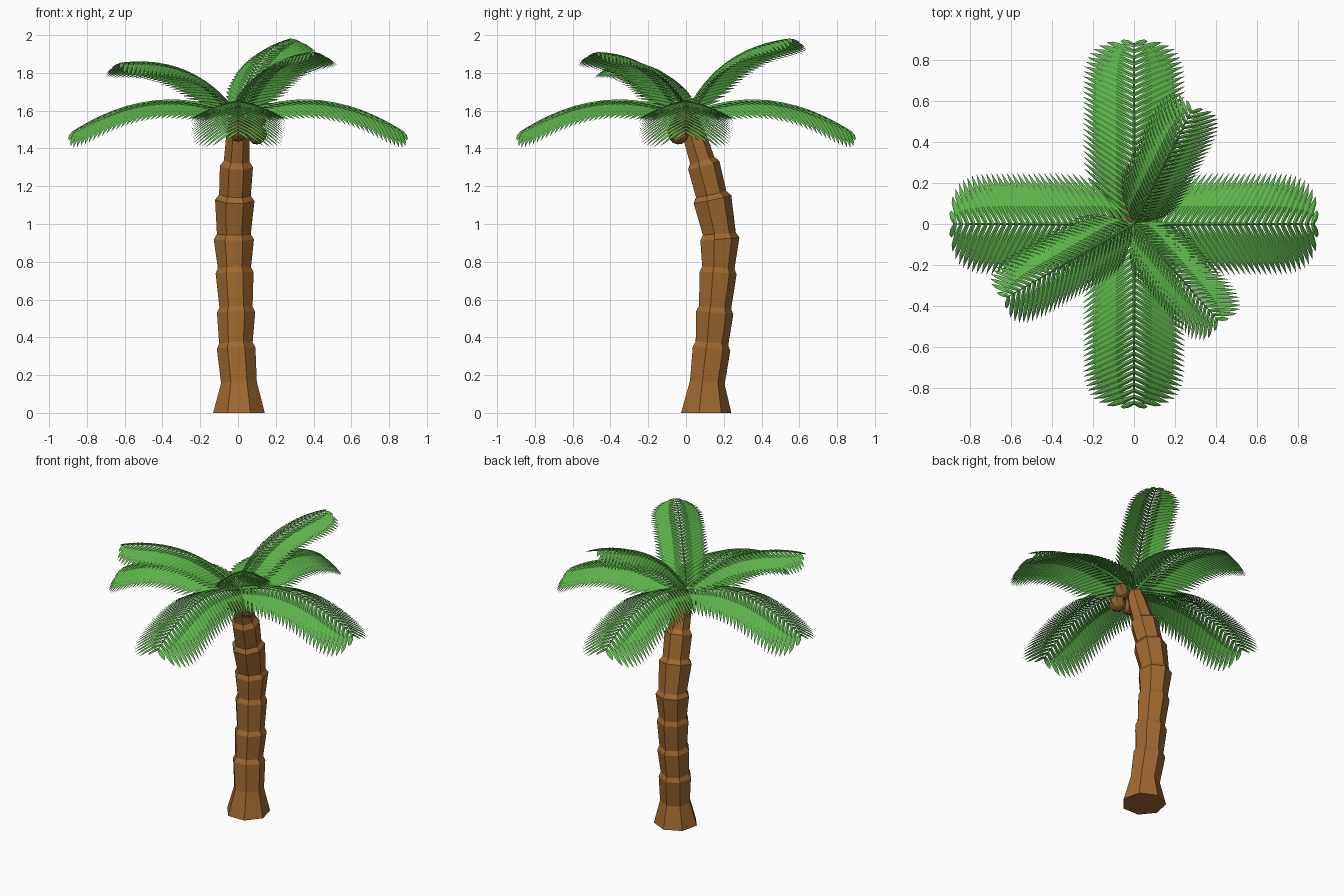
import bpy, bmesh, math
from mathutils import Vector, Matrix

if "Cube" in bpy.data.objects:
    bpy.data.objects.remove(bpy.data.objects["Cube"])


def material(name, color):
    m = bpy.data.materials.new(name)
    m.diffuse_color = (*color, 1)
    m.use_nodes = True
    m.node_tree.nodes["Principled BSDF"].inputs["Base Color"].default_value = m.diffuse_color
    return m


BARK = material("bark", (0.35, 0.14, 0.03))
LEAF = material("leaf", (0.11, 0.46, 0.07))
HUSK = material("husk", (0.26, 0.11, 0.03))


def mesh_from(bm, name, mat):
    bmesh.ops.recalc_face_normals(bm, faces=bm.faces)
    me = bpy.data.meshes.new(name)
    bm.to_mesh(me)
    bm.free()
    me.materials.append(mat)
    return me


def add_object(name, me):
    ob = bpy.data.objects.new(name, me)
    bpy.context.collection.objects.link(ob)
    return ob


def skin(bm, rings):
    """Bridge successive vertex rings and cap both ends."""
    n = len(rings[0])
    for a, b in zip(rings, rings[1:]):
        for i in range(n):
            j = (i + 1) % n
            bm.faces.new((a[i], a[j], b[j], b[i]))
    bm.faces.new(rings[0][::-1])
    bm.faces.new(rings[-1])


# Trunk: stacked seven-sided segments, each flaring up to a stepped rim
SIDES = 7
knots = [  # x, y, z, rim radius, radius just above the rim
    (0.005, 0.10, 0.00, 0.14, None),
    (0.005, 0.108, 0.16, 0.097, None),
    (-0.01, 0.13, 0.34, 0.105, 0.091),
    (-0.01, 0.147, 0.53, 0.104, 0.09),
    (-0.018, 0.165, 0.74, 0.103, 0.09),
    (-0.022, 0.174, 0.92, 0.109, 0.092),
    (-0.017, 0.135, 1.13, 0.107, 0.086),
    (-0.008, 0.09, 1.31, 0.09, 0.07),
    (0.0, 0.04, 1.47, 0.064, None),
    (0.0, 0.01, 1.56, 0.05, None),
]
centres = [Vector(k[:3]) for k in knots]
bm = bmesh.new()
rings = []


def trunk_ring(c, tangent, r):
    q = Vector((0, 0, 1)).rotation_difference(tangent)
    ring = []
    for i in range(SIDES):
        a = -math.pi / 2 + (i + 0.5) * math.tau / SIDES
        ring.append(bm.verts.new(c + q @ Vector((r * math.cos(a), r * math.sin(a), 0))))
    rings.append(ring)


for i, k in enumerate(knots):
    c = centres[i]
    t = (centres[min(i + 1, len(knots) - 1)] - centres[max(i - 1, 0)]).normalized()
    if i == 0:
        t = Vector((0, 0, 1))
    trunk_ring(c, t, k[3])
    if k[4]:
        trunk_ring(c + t * 0.028, t, k[4])
skin(bm, rings)
add_object("trunk", mesh_from(bm, "trunk", BARK))

# Frond: arched stem along +x with paired drooping leaflets
LENGTH, PAIRS = 0.88, 29


def spine(s):
    r = s * LENGTH
    p = Vector((r, 0, 0.444 * r - 0.617 * r * r))
    t = Vector((1, 0, 0.444 - 1.234 * r)).normalized()
    return p, t, Vector((-t.z, 0, t.x))


bm = bmesh.new()
rings = []
for i in range(13):
    p, t, n = spine(i / 12)
    w = 0.011 - 0.008 * i / 12
    rings.append([bm.verts.new(p + Vector((0, y * w, 0)) + n * z * w)
                  for y, z in ((1, 0), (0, 1), (-1, 0), (0, -1))])
skin(bm, rings)

for i in range(PAIRS):
    s = 0.03 + 0.96 * i / (PAIRS - 1)
    p, t, n = spine(s)
    reach = 0.25 * min(1, 0.78 + 2 * s)
    if s > 0.6:
        reach *= math.sqrt(1 - ((s - 0.6) / 0.4) ** 3)
    for side in (1, -1):
        out = Vector((0, side, 0))
        rows = []
        # stations along the leaflet: fraction, droop, half width
        for f, droop, w in ((0, 0, 0.009), (0.35, 0.09, 0.0145), (0.75, 0.29, 0.0115)):
            c = p + (out * f + t * 0.64 * f - n * droop) * reach
            rows.append([bm.verts.new(c - t * w * 1.15),
                         bm.verts.new(c + n * 0.004),
                         bm.verts.new(c + t * w * 1.15)])
        tip = bm.verts.new(p + (out + t * 0.64 - n * 0.45) * reach)
        for a, b in zip(rows, rows[1:]):
            for j in (0, 1):
                bm.faces.new((a[j], a[j + 1], b[j + 1], b[j]))
        for j in (0, 1):
            bm.faces.new((rows[-1][j], rows[-1][j + 1], tip))
frond_mesh = mesh_from(bm, "frond", LEAF)

# Crown: four level fronds and three narrower raised ones
fronds = [  # heading, upward pitch, length scale, width scale
    (0, 0, 1, 1), (90, 0, 1, 1), (180, 0, 1, 1), (270, 0, 1, 1),
    (63, 39, 0.84, 0.68), (210, 27, 0.87, 0.7), (-49, 34, 0.80, 0.68),
]
for i, (yaw, pitch, scale, width) in enumerate(fronds):
    ob = add_object(("lower_frond_" if pitch == 0 else "upper_frond_") + str(i + 1), frond_mesh)
    ob.location = (0, 0, 1.572)
    ob.rotation_euler = (0, -math.radians(pitch), math.radians(yaw))
    ob.scale = (scale, width, scale)

# Coconuts clustered under the crown
for i, pos in enumerate([(0.0, -0.045, 1.49), (0.10, -0.04, 1.475), (0.095, -0.01, 1.55)]):
    bm = bmesh.new()
    bmesh.ops.create_uvsphere(bm, u_segments=8, v_segments=6, radius=0.054,
                              matrix=Matrix.Rotation(0.4, 4, 'X'))
    add_object("coconut_" + str(i + 1), mesh_from(bm, "coconut", HUSK)).location = pos
